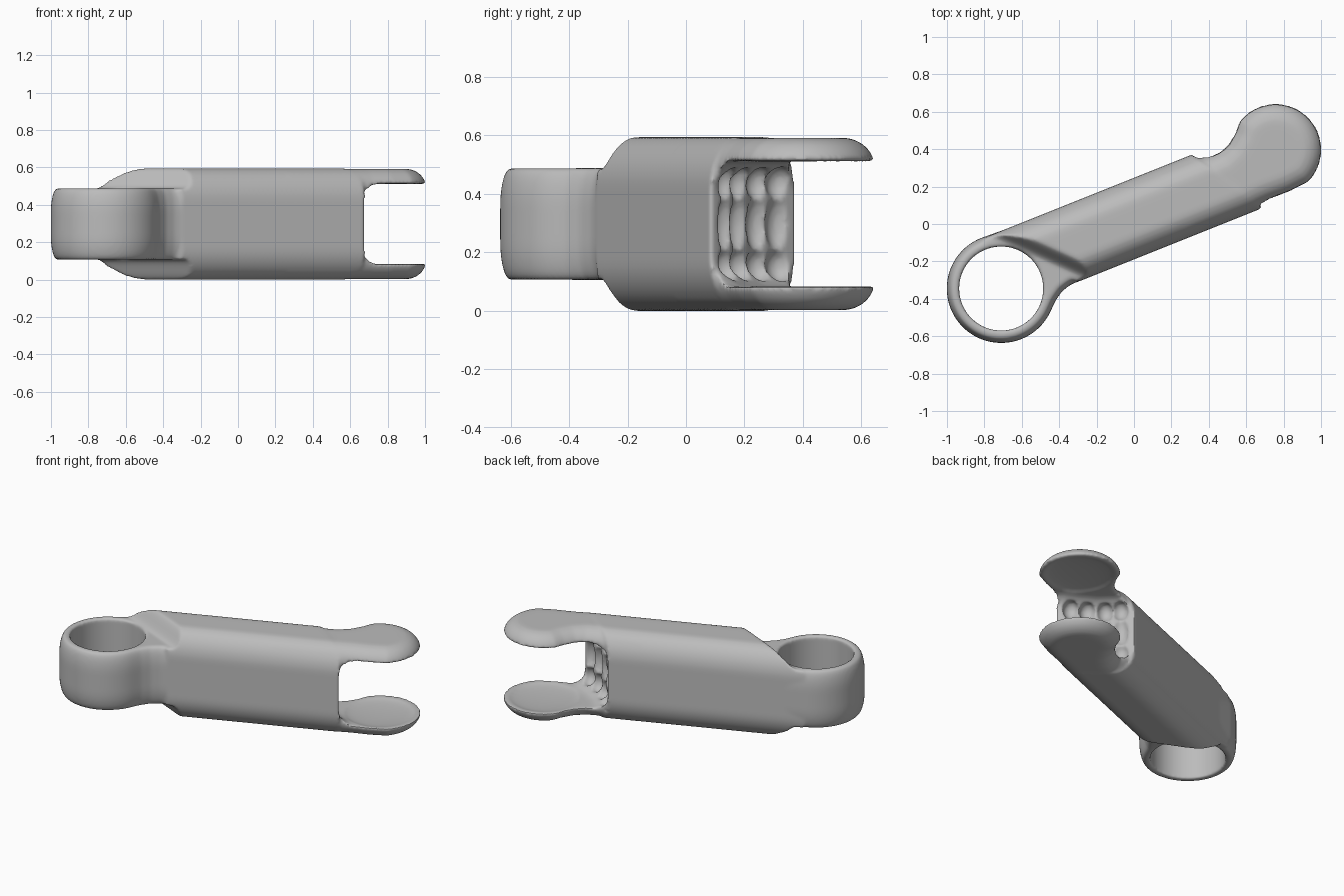
import bpy, bmesh, math
from mathutils import Vector

if "Cube" in bpy.data.objects:
    bpy.data.objects.remove(bpy.data.objects["Cube"])

MID = 0.297                                   # mid height of the whole link
RING = Vector((-0.71, -0.345))                # centre of the ring eye
FORK = Vector((0.757, 0.397))                 # centre of the fork pads
U = Vector((0.9285, 0.3714))                  # direction along the bar
V = Vector((-0.3714, 0.9285))                 # direction across the bar
ORIGIN = Vector((0, 0.029))


def make(name, bm):
    bmesh.ops.recalc_face_normals(bm, faces=bm.faces)
    mesh = bpy.data.meshes.new(name)
    bm.to_mesh(mesh)
    bm.free()
    ob = bpy.data.objects.new(name, mesh)
    bpy.context.collection.objects.link(ob)
    return ob


def loft(name, rings):
    """Skin a stack of equal rings and cap both ends."""
    bm = bmesh.new()
    vs = [[bm.verts.new(p) for p in r] for r in rings]
    n = len(vs[0])
    for a, b in zip(vs, vs[1:]):
        for i in range(n):
            j = (i + 1) % n
            bm.faces.new((a[i], a[j], b[j], b[i]))
    bm.faces.new(vs[0][::-1])
    bm.faces.new(vs[-1])
    return make(name, bm)


def arc(c, r, a0, a1, n):
    angles = [math.radians(a0 + (a1 - a0) * i / n) for i in range(n + 1)]
    return [(c.x + r * math.cos(a), c.y + r * math.sin(a)) for a in angles]


def inset(pts, d):
    """Move a counter-clockwise outline inward."""
    out = []
    for i, p in enumerate(pts):
        p = Vector(p)
        a = (p - Vector(pts[i - 1])).normalized()
        b = (Vector(pts[(i + 1) % len(pts)]) - p).normalized()
        na, nb = Vector((-a.y, a.x)), Vector((-b.y, b.x))
        out.append(p + (na + nb) * d / (1 + na.dot(nb)))
    return out


def pillow(name, pts, half, r, rz, steps=7):
    """Extruded outline with rounded top and bottom edges."""
    levels = []
    for i in range(steps + 1):
        a = math.pi / 2 * i / steps
        levels.append((r * (1 - math.sin(a)), half - rz * (1 - math.cos(a))))
    levels = [(d, -z) for d, z in levels] + [(d, z) for d, z in levels[::-1]]
    return loft(name, [[(p.x, p.y, MID + z) for p in inset(pts, d)] for d, z in levels])


def ellipsoid(name, loc, size):
    bm = bmesh.new()
    bmesh.ops.create_uvsphere(bm, u_segments=24, v_segments=14, radius=1)
    for v in bm.verts:
        v.co = Vector((v.co.x * size[0], v.co.y * size[1], v.co.z * size[2])) + Vector(loc)
    return make(name, bm)


def apply(ob, mod):
    bpy.context.view_layer.objects.active = ob
    bpy.ops.object.modifier_apply(modifier=mod.name)


def combine(ob, tool, op):
    m = ob.modifiers.new("bool", 'BOOLEAN')
    m.operation, m.object, m.solver = op, tool, 'EXACT'
    apply(ob, m)
    bpy.data.objects.remove(tool)


# Bar: rounded rectangular section swept between two slanted ends
RV, RZ = 0.13, 0.17
section = []
for sv, sz, a0 in ((1, 1, 0), (-1, 1, 90), (-1, -1, 180), (1, -1, 270)):
    for i in range(11):
        a = math.radians(a0 + 90 * i / 10)
        section.append((sv * (0.2025 - RV) + RV * math.cos(a),
                        sz * (0.297 - RZ) + RZ * math.sin(a)))
ends = []
for base, slant in ((-0.60, -0.97), (0.537, -0.60)):
    ring = []
    for v, z in section:
        p = ORIGIN + U * (base + slant * v) + V * v
        ring.append((p.x, p.y, MID + z))
    ends.append(ring)
link = loft("link_arm", ends)

# Sloping shoulders where the bar steps down to the ring
t, n = Vector((0.912, -0.41)), Vector((-0.41, -0.912))
curve = [(-0.07 + 0.10 * k / 8, 0.245 + 0.056 * math.cos(math.pi * k / 8)) for k in range(9)]
profile = curve + [(0.6, 0.189), (0.6, 0.5), (-0.07, 0.5)]
for side in (1, -1):
    rings = []
    for s in (-1, 1):
        pts = [(Vector((-0.68, -0.08)) + t * s + n * a, z) for a, z in profile]
        rings.append([(p.x, p.y, MID + side * z) for p, z in pts])
    combine(link, loft("shoulder_cut", rings), 'DIFFERENCE')

# Ring eye with a neck that blends into the bar
eye = arc(RING, 0.291, 112, 335, 48) + [
    (-0.42, -0.41), (-0.385, -0.36), (-0.34, -0.325), (-0.28, -0.299),
    (-0.1, -0.224), (-0.1, 0.1), (-0.6, 0.003)]
combine(link, pillow("ring_eye", eye, 0.191, 0.035, 0.13), 'UNION')

# Fork pads whose neck continues the bar's rounded edge
pads = arc(FORK, 0.249, -45, 142, 40) + [
    (0.54, 0.49), (0.505, 0.43), (0.46, 0.388), (0.40, 0.362), (0.31, 0.348),
    (0.12, 0.273), (0.25, -0.066), (0.45, 0.014), (0.62, 0.082), (0.72, 0.128), (0.83, 0.169)]
combine(link, pillow("fork_pads", pads, 0.295, 0.11, 0.10), 'UNION')

# Through hole of the ring
hole = arc(RING, 0.225, 0, 354.375, 63)
combine(link, loft("ring_hole", [[(x, y, z) for x, y in hole] for z in (-0.2, 0.8)]), 'DIFFERENCE')

# Slot between the pads, with rounded inner corners
slot = [(0.69, -0.2), (1.4, -0.2), (1.4, 1.0), (0.2, 1.0), (0.27, 0.5), (0.31, 0.37),
        (0.38, 0.285), (0.46, 0.21), (0.55, 0.16), (0.645, 0.12), (0.685, 0.08)]
combine(link, pillow("fork_slot", slot, 0.214, 0.10, 0.10), 'DIFFERENCE')

# Scalloped hollows on the end wall of the slot
for x, y in ((0.375, 0.32), (0.435, 0.25), (0.52, 0.185), (0.61, 0.14)):
    for z, h in ((-0.14, 0.06), (0, 0.1), (0.14, 0.06)):
        combine(link, ellipsoid("scallop", (x, y, MID + z), (0.05, 0.05, h)), 'DIFFERENCE')

# Shallow dishes on the inner faces of the pads
for s in (1, -1):
    combine(link, ellipsoid("dish", (FORK.x, FORK.y, MID + s * 0.212), (0.215, 0.215, 0.022)), 'DIFFERENCE')

# Soften every junction
m = link.modifiers.new("remesh", 'REMESH')
m.mode, m.voxel_size = 'VOXEL', 0.01
apply(link, m)
m = link.modifiers.new("soften", 'SMOOTH')
m.factor, m.iterations = 0.5, 6
apply(link, m)

mat = bpy.data.materials.new("grey")
mat.diffuse_color = (0.5, 0.5, 0.5, 1)
mat.use_nodes = True
mat.node_tree.nodes["Principled BSDF"].inputs["Base Color"].default_value = mat.diffuse_color
link.data.materials.clear()
link.data.materials.append(mat)
for p in link.data.polygons:
    p.material_index = 0
link.select_set(True)
bpy.context.view_layer.objects.active = link
bpy.ops.object.shade_smooth_by_angle(angle=math.radians(50))
